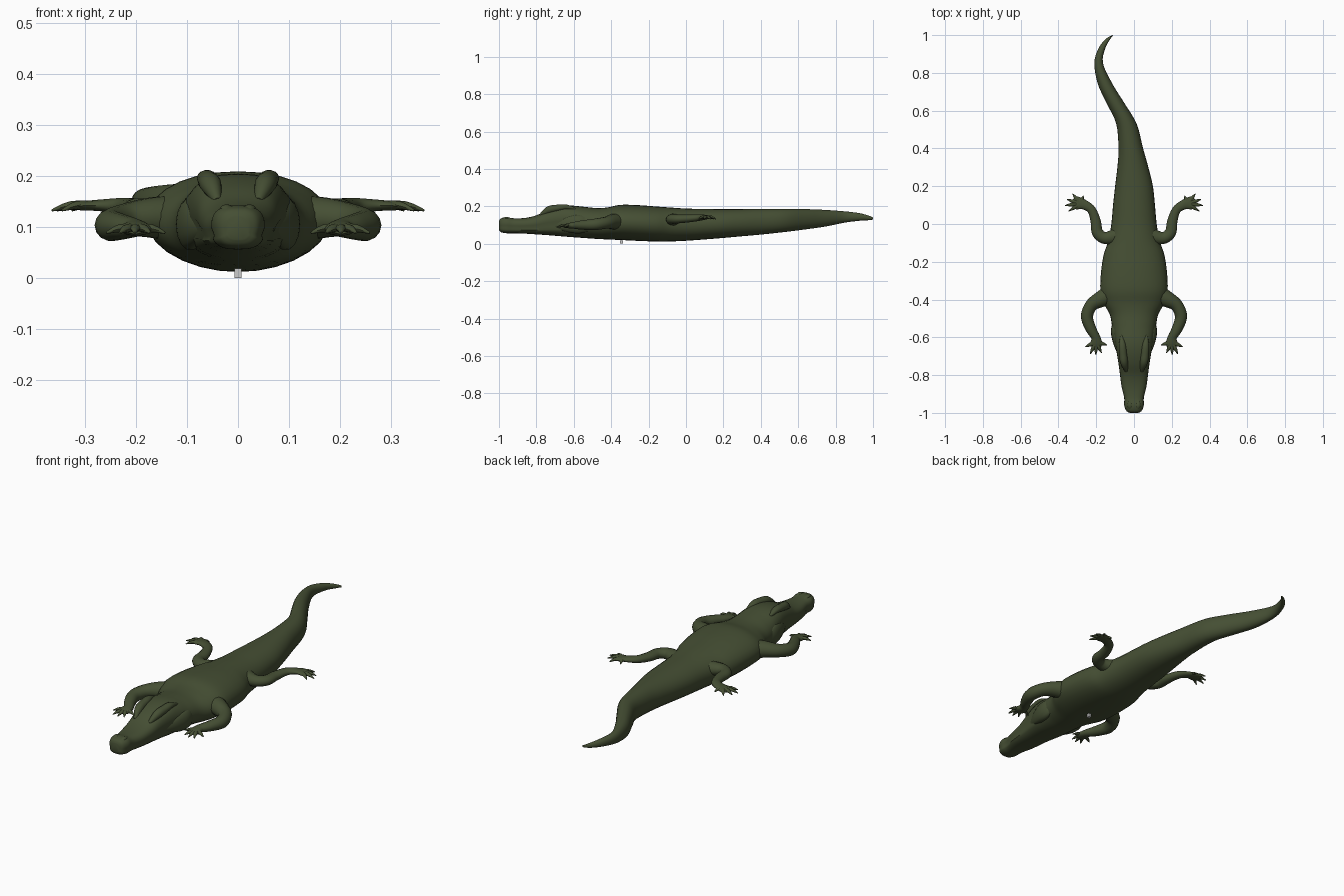
import bpy, math
from mathutils import Vector


def material(name, rgb):
    m = bpy.data.materials.new(name)
    m.diffuse_color = (*rgb, 1)
    return m


GREEN = material("olive green", (0.060, 0.078, 0.034))
GREY = material("light grey", (0.6, 0.6, 0.6))
SIDES = 28


def smooth_rows(rows, n):
    """Catmull-Rom interpolation through rows of numbers."""
    out = []
    for i in range(len(rows) - 1):
        a, b = rows[max(i - 1, 0)], rows[i]
        c, d = rows[i + 1], rows[min(i + 2, len(rows) - 1)]
        for k in range(n):
            t = k / n
            out.append([0.5 * (2 * q + (r - p) * t + (2 * p - 5 * q + 4 * r - s) * t * t
                               + (3 * q - p - 3 * r + s) * t ** 3)
                        for p, q, r, s in zip(a, b, c, d)])
    out.append(list(rows[-1]))
    return out


def skin(name, rings, mat=GREEN):
    """Join equal rings of points into a closed smooth surface."""
    n = len(rings[0])
    verts = [p for ring in rings for p in ring]
    faces = [(i * n + j, i * n + (j + 1) % n, (i + 1) * n + (j + 1) % n, (i + 1) * n + j)
             for i in range(len(rings) - 1) for j in range(n)]
    faces += [tuple(range(n))[::-1], tuple(range(len(verts) - n, len(verts)))]
    me = bpy.data.meshes.new(name)
    me.from_pydata(verts, [], faces)
    me.materials.append(mat)
    ob = bpy.data.objects.new(name, me)
    bpy.context.collection.objects.link(ob)
    bpy.context.view_layer.objects.active = ob
    ob.select_set(True)
    bpy.ops.object.mode_set(mode='EDIT')
    bpy.ops.mesh.select_all(action='SELECT')
    bpy.ops.mesh.normals_make_consistent(inside=False)
    bpy.ops.object.mode_set(mode='OBJECT')
    bpy.ops.object.shade_smooth_by_angle(angle=math.radians(50))
    ob.select_set(False)
    return ob


def limb(name, rows, side, n=5, sides=14):
    """Tube through (x, y, z, half width, half height), mirrored by side."""
    pts = smooth_rows(rows, n)
    rings = []
    for i, p in enumerate(pts):
        a, b = pts[max(i - 1, 0)], pts[min(i + 1, len(pts) - 1)]
        t = Vector(b[:3]) - Vector(a[:3])
        u = Vector((t.y, -t.x, 0)).normalized()
        v = t.normalized().cross(u)
        ring = []
        for j in range(sides):
            g = 2 * math.pi * j / sides
            q = Vector(p[:3]) + u * p[3] * math.cos(g) + v * p[4] * math.sin(g)
            ring.append((q.x * side, q.y, q.z))
        rings.append(ring)
    return skin(name, rings)


# Body, head and tail: y, centre x, half width, bottom z, top z
body = [
    (-1.000, 0, .022, .075, .120), (-.990, 0, .040, .062, .135),
    (-.960, 0, .052, .056, .142), (-.920, 0, .052, .056, .136),
    (-.860, 0, .066, .054, .138), (-.800, 0, .074, .050, .152),
    (-.740, 0, .082, .046, .180), (-.680, 0, .092, .041, .198),
    (-.620, 0, .102, .036, .204), (-.550, 0, .115, .031, .198),
    (-.480, 0, .128, .026, .191), (-.420, 0, .160, .023, .194),
    (-.350, 0, .178, .020, .208), (-.250, 0, .174, .015, .206),
    (-.160, 0, .160, .012, .199), (-.090, 0, .136, .012, .194),
    (.000, 0, .120, .016, .188), (.100, 0, .111, .023, .186),
    (.200, 0, .100, .031, .185), (.300, -.006, .082, .040, .185),
    (.400, -.017, .065, .049, .186), (.530, -.040, .054, .063, .186),
    (.640, -.098, .047, .077, .185), (.740, -.152, .039, .091, .181),
    (.850, -.187, .023, .113, .173), (.930, -.170, .018, .123, .163),
    (.980, -.137, .012, .126, .149), (1.00, -.112, .002, .130, .140)]
rings = []
for y, cx, hw, zb, zt in smooth_rows(body, 4):
    head = max(0, min(1, (-.55 - y) / .1))
    e = 2 / (2.1 + .7 * head)          # boxier section on the head
    ring = []
    for j in range(SIDES):
        g = 2 * math.pi * j / SIDES
        c, s = math.cos(g), math.sin(g)
        groove = 1 - .09 * head if j in (SIDES - 1, SIDES // 2 + 1) else 1   # mouth line
        ring.append((cx + hw * groove * math.copysign(abs(c) ** e, c), y,
                     (zb + zt) / 2 + (zt - zb) / 2 * math.copysign(abs(s) ** e, s)))
    rings.append(ring)
skin("body", rings)

# Limb paths and toe tips for the right side
foreleg = [(.10, -.36, .115, .055, .050), (.17, -.395, .118, .044, .040),
           (.225, -.430, .112, .034, .032), (.249, -.490, .103, .032, .031),
           (.228, -.555, .100, .028, .025), (.203, -.600, .098, .024, .018),
           (.200, -.635, .096, .032, .013), (.202, -.655, .094, .018, .008)]
hindleg = [(.07, -.055, .125, .045, .040), (.15, -.075, .130, .032, .028),
           (.193, -.045, .132, .030, .024), (.203, .015, .135, .027, .021),
           (.225, .075, .140, .023, .017), (.265, .103, .142, .026, .012),
           (.305, .112, .141, .034, .009), (.325, .116, .139, .018, .006)]
fore_toes = [(.143, -.640), (.172, -.682), (.202, -.692), (.232, -.688), (.258, -.650)]
hind_toes = [(.345, .068), (.365, .098), (.355, .130), (.325, .160), (.268, .150)]

for side, tag in ((1, "right"), (-1, "left")):
    limb("foreleg_" + tag, foreleg, side)
    limb("hindleg_" + tag, hindleg, side)
    for kind, toes, root, drop in (("fore", fore_toes, (.201, -.625, .097), .088),
                                   ("hind", hind_toes, (.285, .108, .142), .132)):
        for i, (x, y) in enumerate(toes):
            mid = [root[0] * .45 + x * .55, root[1] * .45 + y * .55, root[2]]
            limb(f"{kind}_toe_{i + 1}_{tag}",
                 [(*root, .012, .009), (*mid, .010, .008), (x, y, drop, .002, .002)],
                 side, 3, 8)
    # Brow ridge above the eye, running back over the skull
    limb("brow_" + tag, [(.040, -.780, .150, .008, .008), (.052, -.735, .180, .020, .020),
                         (.058, -.690, .190, .021, .019), (.062, -.640, .196, .018, .014),
                         (.066, -.590, .185, .006, .006)], side)
    # Nostril bump
    limb("nostril_" + tag, [(.020, -.985, .128, .005, .005), (.022, -.960, .135, .013, .009),
                            (.022, -.925, .128, .005, .005)], side)
    # Jaw muscle at the back of the head
    limb("jowl_" + tag, [(.070, -.700, .100, .010, .020), (.085, -.630, .105, .025, .045),
                         (.095, -.560, .105, .027, .050), (.090, -.490, .105, .010, .025)], side)

# Small block under the belly
bpy.ops.mesh.primitive_cube_add(size=1, location=(0, -.345, .009))
block = bpy.context.object
block.name = "belly_block"
block.scale = (.014, .014, .018)
block.data.materials.append(GREY)
